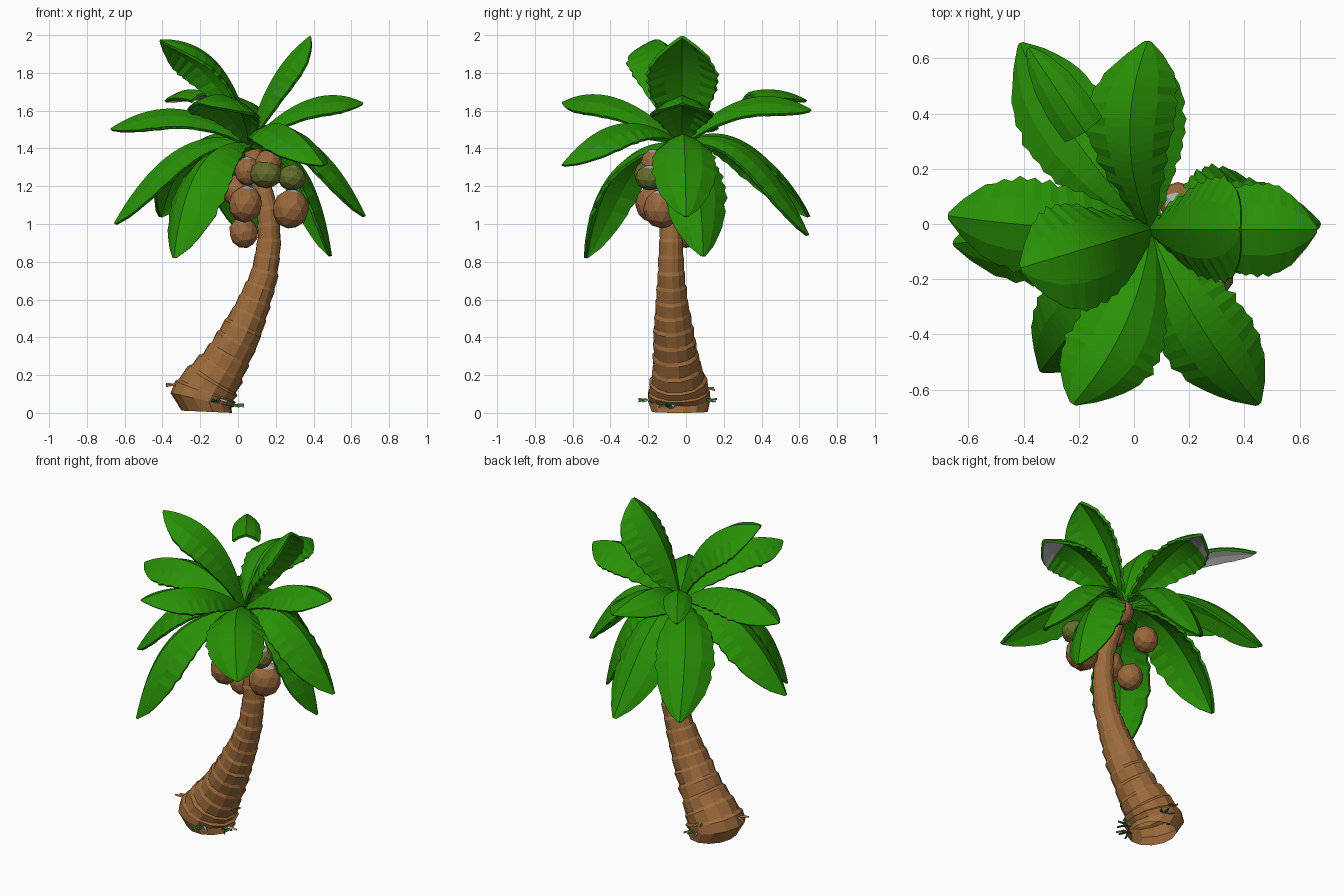
import bpy, bmesh, math, random
from mathutils import Vector, Matrix

if "Cube" in bpy.data.objects:
    bpy.data.objects.remove(bpy.data.objects["Cube"])
random.seed(4)


def material(name, rgb):
    m = bpy.data.materials.new(name)
    m.diffuse_color = (*rgb, 1)
    m.use_nodes = True
    m.node_tree.nodes["Principled BSDF"].inputs["Base Color"].default_value = m.diffuse_color
    return m


LEAF = material("leaf green", (0.022, 0.28, 0.002))
BARK = material("bark brown", (0.34, 0.15, 0.046))
HUSK = material("coconut brown", (0.32, 0.14, 0.046))
OLIVE = material("unripe olive", (0.13, 0.15, 0.024))
GRASS = material("grass green", (0.03, 0.17, 0.015))
PALE = material("pale grey", (0.42, 0.40, 0.40))


def make(name, bm, *mats, up=False):
    bmesh.ops.recalc_face_normals(bm, faces=bm.faces)
    if up and sum(f.normal.z * f.calc_area() for f in bm.faces) < 0:
        bmesh.ops.reverse_faces(bm, faces=bm.faces)
    me = bpy.data.meshes.new(name)
    bm.to_mesh(me)
    bm.free()
    ob = bpy.data.objects.new(name, me)
    for m in mats:
        me.materials.append(m)
    bpy.context.collection.objects.link(ob)
    return ob


def sample(pts, t):
    """Linear lookup in rows whose first entry is t."""
    for a, b in zip(pts, pts[1:]):
        if t <= b[0]:
            f = (t - a[0]) / (b[0] - a[0])
            return [p + (q - p) * f for p, q in zip(a[1:], b[1:])]
    return pts[-1][1:]


def bridge(bm, rows, closed, mat=lambda k: 0):
    for k, (a, b) in enumerate(zip(rows, rows[1:])):
        n = len(a)
        for i in range(n if closed else n - 1):
            j = (i + 1) % n
            bm.faces.new((a[i], a[j], b[j], b[i])).material_index = mat(k)


# Trunk: leaning stack of flared bark collars, open underneath
spine = [(0.0, -.195, -.035, .07, .172), (.08, -.155, -.04, .14, .155),
         (.18, -.08, -.05, .25, .127), (.31, .01, -.065, .41, .108),
         (.45, .085, -.075, .58, .086), (.57, .14, -.08, .73, .071),
         (.69, .165, -.08, .90, .062), (.81, .158, -.08, 1.07, .056),
         (.91, .12, -.065, 1.22, .050), (1.0, .07, -.03, 1.41, .045)]
SIDES = 13
bm = bmesh.new()
# foot ring tucked under the first collar
rows = [[bm.verts.new((-.165 + .135 * math.sin(a), -.035 + .15 * math.cos(a), .006 - .006 * math.sin(a)))
         for a in (2 * math.pi * i / SIDES for i in range(SIDES))]]
collars = 17
for k in range(collars):
    for t, flare in ((k / collars, .97), ((k + .8) / collars, 1.04)):
        x, y, z, r = sample(spine, t)
        d = Vector(sample(spine, min(t + .06, 1))[:3]) - Vector(sample(spine, max(t - .06, 0))[:3])
        n = d.normalized()
        if t < .12:                       # flatten the foot towards the ground
            n = Vector((.22, 0, 1)).lerp(n, t / .12).normalized()
        u = Vector((0, 1, 0)).cross(n).normalized()
        v = n.cross(u)
        row = []
        for i in range(SIDES):
            a = 2 * math.pi * i / SIDES
            rr = r * flare * random.uniform(.97, 1.03)
            p = Vector((x, y, z)) + v * math.cos(a) * rr + u * math.sin(a) * rr
            p.z = max(p.z, .022)
            row.append(bm.verts.new(p))
        rows.append(row)
bridge(bm, rows, True)
bm.faces.new(rows[-1])
make("trunk", bm, BARK)

# Fronds: folded, arched leaves with saw-tooth edges
WIDTH = [(0, .02), (.12, .06), (.3, .12), (.5, .158), (.68, .165),
         (.82, .14), (.92, .09), (.97, .05), (1, .008)]
CROWN = Vector((.06, -.02, 1.42))


def frond(name, tip, rise, reach=.5, scale=1.0, roll=0.0, bend=0.0, start=0.0, teeth=.006, pale=2.0):
    """pale: how far along the leaf its underside turns grey."""
    tip = Vector(tip)
    flat = Vector((tip.x - CROWN.x, tip.y - CROWN.y, 0)).normalized()
    level = flat.cross(Vector((0, 0, 1)))
    c = CROWN.lerp(tip, reach) + level * bend
    c.z = rise
    bm = bmesh.new()
    rows, n = [], 22
    for k in range(n + 1):
        t = start + (1 - start) * k / n
        p = CROWN * (1 - t) ** 2 + c * 2 * t * (1 - t) + tip * t * t
        tan = ((c - CROWN) * (1 - t) + (tip - c) * t).normalized()
        side = Matrix.Rotation(roll, 3, tan) @ level
        up = side.cross(tan).normalized()
        w = sample(WIDTH, t)[0] * scale
        row = []
        for s in (-1, -.55, 0, .55, 1):
            edge = w * s
            drop = .58 * w * abs(s) ** 1.5
            if abs(s) == 1 and t < .88:   # saw teeth
                edge += s * teeth * (1 if k % 2 else -1) * random.uniform(0, 1.6)
            row.append(bm.verts.new(p + side * edge - up * drop))
        rows.append(row)
    bridge(bm, rows, False, lambda k: 1 if start + (1 - start) * k / n >= pale else 0)
    ob = make(name, bm, LEAF, LEAF, PALE, up=True)
    m = ob.modifiers.new("thickness", 'SOLIDIFY')
    m.thickness = .016
    m.offset = 0
    m.material_offset = 1


frond("frond_top_right", (.385, -.02, 1.99), 1.81, .26, 1.12)
frond("frond_top_left", (-.41, -.16, 1.97), 1.98, .2, 1.2, .15)
frond("frond_right_upper", (.66, -.02, 1.635), 1.775, .55, pale=.72)
frond("frond_right_middle", (.67, 0, 1.04), 1.62, .55)
frond("frond_right_lower", (.49, .09, .83), 1.48, .78)
frond("frond_front_right", (.45, -.65, 1.31), 1.68, bend=.06)
frond("frond_front_left", (-.22, -.65, 1.64), 1.78, bend=-.11)
frond("frond_front_lower", (-.335, -.53, .82), 1.48, .8)
frond("frond_left_upper", (-.67, .03, 1.5), 1.74, bend=-.03)
frond("frond_left_lower", (-.65, -.07, 1.0), 1.57, .55)
frond("frond_back_left", (-.41, .65, 1.04), 1.62, .55, bend=-.07)
frond("frond_back_upper", (.05, .66, 1.6), 1.80, scale=.97, bend=-.14, pale=.75)
frond("frond_back_lower", (.05, .645, .94), 1.6, .55, bend=-.08)
frond("loose_frond_tip", (-.38, .635, 1.65), 1.83, .5, .48, start=.54, teeth=0, pale=0)


# Coconuts, with a pale cap on top
def coconut(name, pos, r, mat):
    bm = bmesh.new()
    bmesh.ops.create_icosphere(bm, subdivisions=2, radius=r)
    lean = Matrix.Rotation(random.uniform(-.3, .3), 4, 'Y')
    for f in bm.faces:
        f.material_index = 1 if f.calc_center_median().z > .84 * r else 0
    for v in bm.verts:
        v.co *= random.uniform(.98, 1.02)
        v.co = lean @ Vector((v.co.x, v.co.y, v.co.z * (1.1 if mat == HUSK else .88)))
    bmesh.ops.translate(bm, verts=bm.verts, vec=pos)
    make(name, bm, mat, PALE)


for i, (x, y, z, r) in enumerate([
        (.04, -.18, 1.105, .09), (.28, -.13, 1.08, .097), (.03, 0, .955, .077),
        (.16, -.17, 1.32, .072), (.05, -.12, 1.28, .07), (-.01, .09, 1.18, .075),
        (.16, .08, 1.30, .072)]):
    coconut(f"ripe_coconut_{i + 1}", (x, y, z), r, HUSK)
for i, (x, y, z, r) in enumerate([(.15, -.19, 1.265, .088), (.285, -.19, 1.245, .078)]):
    coconut(f"unripe_coconut_{i + 1}", (x, y, z), r, OLIVE)


# Sprigs around the foot
def sprig(name, pos, ang, mat, count=3):
    bm = bmesh.new()
    for k in range(count):
        a = ang + (k - (count - 1) / 2) * .55
        d = Vector((math.cos(a), math.sin(a), 0))
        s = Vector((-d.y, d.x, 0)) * .011
        p = Vector(pos)
        mid = p + d * .04 + Vector((0, 0, .016))
        end = p + d * .085 + Vector((0, 0, .006 + .012 * (k % 2)))
        rows = [[bm.verts.new(q + s * f), bm.verts.new(q + Vector((0, 0, .01))),
                 bm.verts.new(q - s * f)] for q, f in ((p, 1), (mid, .9), (end, .3))]
        bridge(bm, rows, True, lambda _: 1 if k == 2 else 0)
    make(name, bm, mat, PALE)


sprig("grass_front", (-.12, -.17, .05), -1.3, GRASS)
sprig("grass_right", (-.05, -.08, .022), -.3, GRASS)
sprig("grass_back", (-.14, .08, .05), 1.4, GRASS)
sprig("root_back", (-.17, .07, .11), 1.7, BARK, 2)
sprig("root_left", (-.30, -.06, .13), math.pi, BARK, 2)
